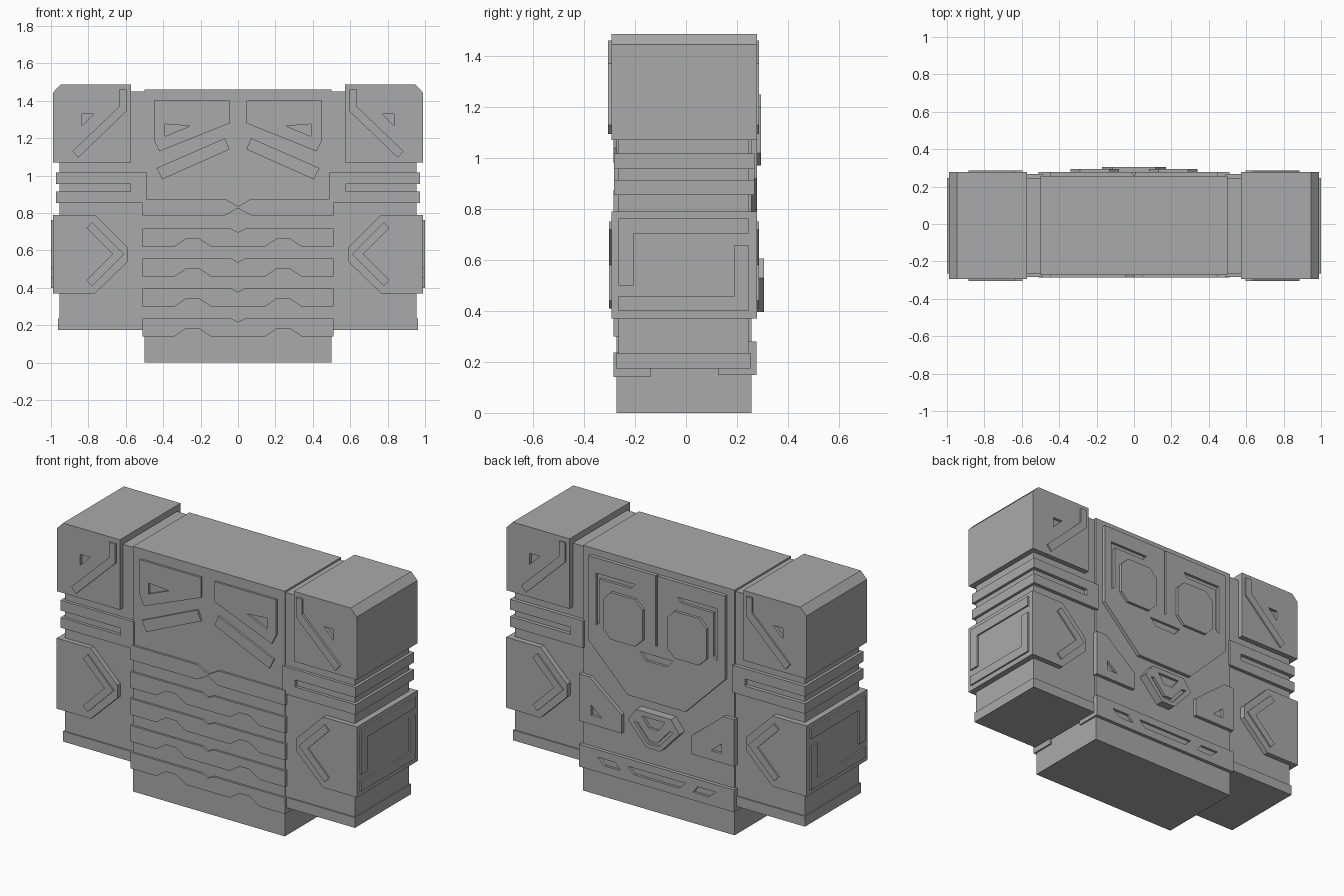
import bpy, bmesh

if "Cube" in bpy.data.objects:
    bpy.data.objects.remove(bpy.data.objects["Cube"])

grey = bpy.data.materials.new("plain_grey")
grey.use_nodes = True
grey.diffuse_color = (0.4, 0.4, 0.4, 1)
grey.node_tree.nodes["Principled BSDF"].inputs["Base Color"].default_value = (0.4, 0.4, 0.4, 1)


def prism(name, pts, t0, t1, axis="y"):
    """Extrude an outline of (x, z) along y, or of (y, z) along x."""
    bm = bmesh.new()
    place = (lambda a, b, t: (a, t, b)) if axis == "y" else (lambda a, b, t: (t, a, b))
    rings = [[bm.verts.new(place(a, b, t)) for a, b in pts] for t in (t0, t1)]
    bm.faces.new(rings[0])
    bm.faces.new(rings[1])
    n = len(pts)
    for i in range(n):
        j = (i + 1) % n
        bm.faces.new((rings[0][i], rings[0][j], rings[1][j], rings[1][i]))
    bmesh.ops.recalc_face_normals(bm, faces=bm.faces)
    mesh = bpy.data.meshes.new(name)
    bm.to_mesh(mesh)
    bm.free()
    mesh.materials.append(grey)
    ob = bpy.data.objects.new(name, mesh)
    bpy.context.collection.objects.link(ob)
    return ob


def rect(a0, a1, b0, b1):
    return [(a0, b0), (a1, b0), (a1, b1), (a0, b1)]


def flip(pts):
    return [(-a, b) for a, b in pts]


def sym(half):
    """Close a half outline, listed on the +x side, across the centre line."""
    return half + [p for p in flip(half)[::-1] if p[0] != 0]


def pair(name, pts, t0, t1):
    return [prism("left_" + name, pts, t0, t1), prism("right_" + name, flip(pts), t0, t1)]


def engrave(ob, outlines, t0, t1):
    """Cut shallow recesses into a part."""
    for pts in outlines:
        cutter = prism("cutter", pts, t0, t1)
        cutter.hide_render = True
        mod = ob.modifiers.new("recess", "BOOLEAN")
        mod.operation = "DIFFERENCE"
        mod.solver = "EXACT"
        mod.object = cutter
        bpy.context.view_layer.update()
        graph = bpy.context.evaluated_depsgraph_get()
        mesh = bpy.data.meshes.new_from_object(ob.evaluated_get(graph))
        ob.modifiers.clear()
        ob.data = mesh
        bpy.data.objects.remove(cutter)


# Core blocks
FRONT, BACK = -0.273, 0.256
prism("torso", rect(-0.5, 0.5, 0, 1.46), FRONT, BACK)
prism("torso_spacer", rect(-0.575, 0.575, 0.3, 1.45), -0.265, 0.246)
pair("arm_column", rect(0.49, 0.955, 0.176, 1.08), -0.265, 0.246)
pair("arm_hem", rect(0.49, 0.962, 0.174, 0.235), FRONT, 0.254)

# Shoulders with chamfered outer corner, triangular recess and bent stripe
shoulders = pair("shoulder", [(0.573, 1.07), (0.988, 1.07), (0.988, 1.445),
                              (0.947, 1.487), (0.573, 1.487)], -0.293, 0.278)
notch = [(0.77, 1.33), (0.835, 1.33), (0.835, 1.265)]
for ob, tri in zip(shoulders, (notch, flip(notch))):
    engrave(ob, [tri], -0.4, -0.275)
    engrave(ob, [tri], 0.26, 0.4)
stripe = [(0.595, 1.46), (0.595, 1.345), (0.855, 1.095), (0.885, 1.13), (0.635, 1.37), (0.635, 1.46)]

# Forearm cuffs with a slot, and pointed forearm blocks
pair("arm_cuff", [(0.49, 1.017), (0.972, 1.017), (0.972, 0.956), (0.575, 0.956),
                  (0.575, 0.914), (0.972, 0.914), (0.972, 0.854), (0.49, 0.854)], -0.283, 0.268)
pair("forearm", [(0.99, 0.79), (0.765, 0.79), (0.59, 0.615), (0.59, 0.54),
                 (0.765, 0.37), (0.99, 0.37)], -0.293, 0.278)
chevron = [(0.61, 0.58), (0.78, 0.75), (0.81, 0.72), (0.67, 0.58), (0.81, 0.44), (0.78, 0.41)]
for side, t0, t1 in (("front", -0.306, -0.285), ("back", 0.27, 0.287)):
    pair(side + "_shoulder_stripe", stripe, t0, t1)
    pair(side + "_forearm_chevron", chevron, t0 * 0.985, t1)

# Corner brackets on the outer forearm sides
upper = [(-0.265, 0.762), (0.246, 0.762), (0.246, 0.703), (-0.205, 0.703), (-0.205, 0.5), (-0.265, 0.5)]
lower = [(-0.265, 0.4), (0.246, 0.4), (0.246, 0.658), (0.19, 0.658), (0.19, 0.456), (-0.265, 0.456)]
for label, s in (("left", 1), ("right", -1)):
    prism(label + "_upper_bracket", upper, s * 0.98, s * 1.0, "x")
    prism(label + "_lower_bracket", lower, s * 0.98, s * 1.0, "x")

# Front chest plates and slanted ribs
pecs = pair("front_chest_plate", [(0.045, 1.4), (0.45, 1.4), (0.45, 1.19), (0.42, 1.13),
                                  (0.045, 1.28)], -0.285, -0.26)
mark = [(0.255, 1.265), (0.39, 1.275), (0.39, 1.21)]
for ob, tri in zip(pecs, (mark, flip(mark))):
    engrave(ob, [tri], -0.4, -0.272)
pair("front_rib", [(0.07, 1.2), (0.435, 1.04), (0.405, 0.98), (0.045, 1.14)], -0.285, -0.26)

# Belly plates wrapping round the sides
prism("belly_top_plate", sym([(0, 0.835), (0.07, 0.875), (0.51, 0.875), (0.51, 0.787),
                              (0.07, 0.787), (0, 0.825)]), -0.285, -0.14)
for i in range(4):
    z = 0.62 - 0.16 * i
    prism(f"belly_plate_{i + 1}",
          sym([(0, z + 0.077), (0.037, z + 0.096), (0.51, z + 0.096), (0.51, z), (0.34, z),
               (0.275, z + 0.043), (0.21, z + 0.043), (0.145, z)]), -0.285, -0.14)

# Back chest plate with centre seam, corner grooves and raised pads
chest = prism("back_chest_plate", sym([(0.45, 1.42), (0.45, 0.92), (0.19, 0.66)]), 0.24, 0.278)
corner = [(0.14, 1.33), (0.4, 1.33), (0.4, 1.02), (0.375, 1.04), (0.375, 1.3), (0.165, 1.3)]
buckle = sym([(0.11, 0.94), (0.07, 0.895)])
engrave(chest, [rect(-0.006, 0.006, 1.0, 1.5), corner, flip(corner), buckle], 0.262, 0.4)
pair("back_pad", [(0.13, 1.25), (0.29, 1.25), (0.34, 1.2), (0.34, 1.02), (0.29, 0.97),
                  (0.13, 0.97), (0.08, 1.02), (0.08, 1.2)], 0.26, 0.295)

# Back waist plates and central badge shape
waist = pair("back_waist_plate", [(0.51, 0.7), (0.44, 0.7), (0.23, 0.53), (0.23, 0.42),
                                  (0.51, 0.42)], 0.24, 0.278)
dent = [(0.36, 0.475), (0.43, 0.475), (0.43, 0.535)]
for ob, tri in zip(waist, (dent, flip(dent))):
    engrave(ob, [tri], 0.262, 0.4)
badge = prism("back_centre_plate", sym([(0.115, 0.605), (0.17, 0.53), (0.045, 0.395)]), 0.24, 0.306)
groove = sym([(0.13, 0.53), (0.035, 0.425)])[::1]
groove = [(0.13, 0.53), (0.035, 0.42), (-0.035, 0.42), (-0.13, 0.53),
          (-0.105, 0.53), (-0.025, 0.44), (0.025, 0.44), (0.105, 0.53)]
engrave(badge, [sym([(0.075, 0.575), (0.03, 0.515)]), groove], 0.29, 0.4)

# Back belt with slanted vents
belt = prism("back_belt", rect(-0.51, 0.51, 0.148, 0.28), 0.125, 0.277)
vent = [(0.24, 0.195), (0.34, 0.195), (0.39, 0.235), (0.27, 0.235)]
engrave(belt, [vent, flip(vent), sym([(0.19, 0.235), (0.15, 0.195)])], 0.262, 0.4)
